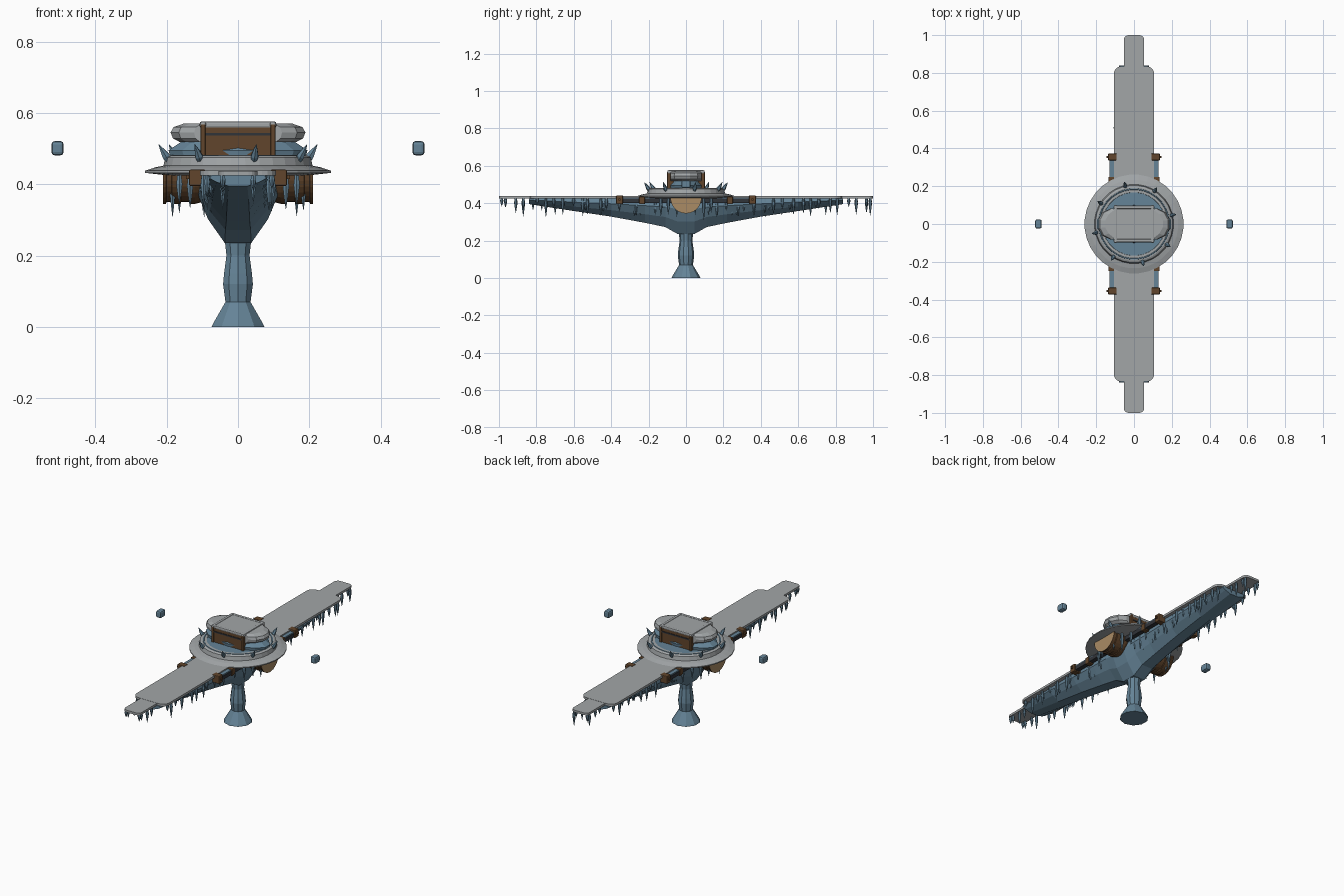
import bpy, bmesh, math, random
from mathutils import Vector, Matrix

random.seed(4)
if "Cube" in bpy.data.objects:
    bpy.data.objects.remove(bpy.data.objects["Cube"])


def material(name, r, g, b):
    m = bpy.data.materials.new(name)
    m.use_nodes = True
    m.diffuse_color = (r, g, b, 1)
    m.node_tree.nodes["Principled BSDF"].inputs["Base Color"].default_value = (r, g, b, 1)
    return m


GREY = material("snow grey", 0.36, 0.38, 0.39)
ICE = material("ice blue", 0.13, 0.23, 0.31)
WOOD = material("dark wood", 0.12, 0.06, 0.025)
TAN = material("cut wood", 0.4, 0.26, 0.13)
IRON = material("dark iron", 0.03, 0.033, 0.04)


def finish(bm, name, *mats):
    bmesh.ops.recalc_face_normals(bm, faces=bm.faces)
    mesh = bpy.data.meshes.new(name)
    bm.to_mesh(mesh)
    bm.free()
    obj = bpy.data.objects.new(name, mesh)
    bpy.context.collection.objects.link(obj)
    for m in mats:
        mesh.materials.append(m)
    return obj


def loft(bm, rings):
    """Skin a list of point rings and cap both ends."""
    rows = [[bm.verts.new(p) for p in ring] for ring in rings]
    n = len(rows[0])
    for a, b in zip(rows, rows[1:]):
        for i in range(n):
            bm.faces.new((a[i], a[(i + 1) % n], b[(i + 1) % n], b[i]))
    bm.faces.new(rows[0][::-1])
    bm.faces.new(rows[-1])


def circle(r, z, n, sy=1):
    return [(r * math.cos(2 * math.pi * (i + .5) / n),
             r * sy * math.sin(2 * math.pi * (i + .5) / n), z) for i in range(n)]


def lathe(name, profile, n, mat, sy=1):
    bm = bmesh.new()
    loft(bm, [circle(r, z, n, sy) for r, z in profile])
    return finish(bm, name, mat)


def box(name, centre, size, mat, bevel=0):
    bm = bmesh.new()
    bmesh.ops.create_cube(bm, size=1, matrix=Matrix.Translation(centre) @ Matrix.Diagonal((*size, 1)))
    obj = finish(bm, name, mat)
    if bevel:
        mod = obj.modifiers.new("bevel", "BEVEL")
        mod.width, mod.segments = bevel, 2
    return obj


def spike(bm, base, direction, length, r):
    """Six-sided shard, fattest a third of the way along."""
    turn = Vector((0, 0, 1)).rotation_difference(Vector(direction)).to_matrix()
    loft(bm, [[turn @ Vector(p) + Vector(base) for p in circle(k * r, t * length, 6)]
              for k, t in ((.6, 0), (1, .35), (.55, .7), (.04, 1))])


# Deck plate with rounded corners and narrower tips
def rounded_plate(name, hx, hy, z, thick, radius):
    bm = bmesh.new()
    outline = []
    for q, (sx, sy) in enumerate(((1, 1), (-1, 1), (-1, -1), (1, -1))):
        for k in range(5):
            a = math.pi / 2 * (q + k / 4)
            outline.append((sx * (hx - radius) + radius * math.cos(a),
                            sy * (hy - radius) + radius * math.sin(a)))
    loft(bm, [[(x, y, h) for x, y in outline] for h in (z, z + thick)])
    return finish(bm, name, GREY)


rounded_plate("deck", 0.107, 0.835, 0.425, 0.013, 0.04)
rounded_plate("deck_tips", 0.054, 1.0, 0.424, 0.013, 0.025)

# Ice hull, deepest in the middle
bm = bmesh.new()
half = ((0.84, .395, .08), (0.6, .358, .09), (0.4, .328, .095), (0.22, .295, .1), (0.11, .272, .107), (0.045, .235, .112))
sections = [(-y, z, w) for y, z, w in half] + [(y, z, w) for y, z, w in half[::-1]]
rings = []
for y, z, w in sections:
    d = .426 - z
    side = [(w * .92, .426), (w, .426 - d * .3), (w * .75, .426 - d * .65), (w * .33, z)]
    rings.append([(x, y, h) for x, h in side] + [(-x, y, h) for x, h in side[::-1]])
loft(bm, rings)
finish(bm, "hull", ICE)

# Pedestal
lathe("pedestal", [(.078, 0), (.073, .01), (.052, .045), (.037, .07), (.044, .12), (.041, .15),
                   (.034, .2), (.038, .235), (.07, .285), (.1, .35)], 10, ICE)

# Round platform with a raised stepped rim
lathe("platform", [(.2, .425), (.262, .432), (.262, .438), (.235, .447), (.21, .452), (.205, .475), (.195, .48),
                   (.168, .48), (.163, .468)], 32, GREY)
lathe("platform_groove", [(.19, .478), (.188, .482), (.183, .482), (.18, .478)], 32, ICE)

# Ice mound, chest and cushioned lid
lathe("ice_mound", [(.19, .465), (.2, .495), (.165, .518), (.1, .53)], 14, ICE, .5)
box("chest", (0, 0, .512), (.204, .19, .095), WOOD)
for s in (-1, 1):
    box("chest_band", (0, s * .096, .54), (.206, .004, .008), IRON)
    for t in (-1, 1):
        box("chest_post", (s * .098, t * .094, .518), (.014, .014, .1), WOOD, .003)
lid = lathe("cushion", [(.165, .518), (.185, .528), (.192, .545), (.184, .56), (.155, .57)], 18, GREY, .47)
for v in lid.data.vertices:
    # square off the oval
    v.co.y = math.copysign(min(abs(v.co.y) * 1.4, .082), v.co.y)
box("lid_centre", (0, 0, .562), (.19, .176, .022), GREY, .006)
for s in (-1, 1):
    box("lid_long_roll", (0, s * .088, .567), (.215, .018, .018), GREY, .006)
    box("lid_short_roll", (s * .098, 0, .567), (.018, .2, .018), GREY, .006)

for s in (-1, 1):
    # Half barrel under each side, with pale cut ends
    bm = bmesh.new()
    arc = [math.pi * (1 + i / 14) for i in range(15)]
    loft(bm, [[(s * x, r * math.cos(a), .428 + r * math.sin(a)) for a in arc]
              for x, r in ((.09, .075), (.12, .083), (.135, .083), (.137, .078), (.16, .078),
                           (.162, .083), (.185, .083), (.187, .078), (.2, .078), (.202, .083), (.21, .083))])
    bm.normal_update()
    for f in bm.faces:
        f.material_index = int(all(abs(v.co.x) > .209 for v in f.verts))
    finish(bm, "barrel", WOOD, TAN)

    # Side rails and their brackets
    box("rail", (s * .118, 0, .413), (.026, .72, .022), IRON)
    box("rail_ice", (s * .118, 0, .427), (.022, .7, .008), ICE)
    for t in (-1, 1):
        box("bracket", (s * .114, t * .355, .418), (.046, .036, .046), WOOD, .004)
        box("bracket_pin", (s * .14, t * .355, .42), (.012, .012, .012), WOOD)
        box("inner_bracket", (s * .118, t * .235, .415), (.034, .03, .04), WOOD, .003)

    # Floating ice lump
    box("floating_ice", (s * .506, 0, .501), (.034, .048, .04), ICE, .009)

# Hanging icicles along the deck, its tips and the platform
bm = bmesh.new()
down = (0, 0.001, -1)
for s in (-1, 1):
    for i in range(34):
        y = -.81 + 1.62 * i / 33 + random.uniform(-.015, .015)
        spike(bm, (s * random.uniform(.085, .1), y, .428), down, random.uniform(.04, .105), .009)
    for t in (-1, 1):
        for y in (.87, .91, .965, .985):
            spike(bm, (s * .043, t * y, .428), down, random.uniform(.04, .1), .009)
    for k in range(9):
        a = math.radians(-60 + 15 * k)
        spike(bm, (s * .19 * math.cos(a), .19 * math.sin(a), .428), down, random.uniform(.07, .12), .01)
    # Drips clinging to the hull flanks
    for i in range(22):
        y = random.uniform(-.7, .7)
        z = .426 - .09 * (1 - abs(y) / .95)
        spike(bm, (s * .075, y, z + .02), down, random.uniform(.03, .05), .008)
finish(bm, "icicles", ICE)

# Shards standing on the rim
bm = bmesh.new()
for k in range(8):
    a = math.radians(13 + 45 * k)
    c, n = math.cos(a), math.sin(a)
    spike(bm, (.195 * c, .195 * n, .46), (c * .55, n * .55, .85), .062, .012)
finish(bm, "rim_shards", ICE)
